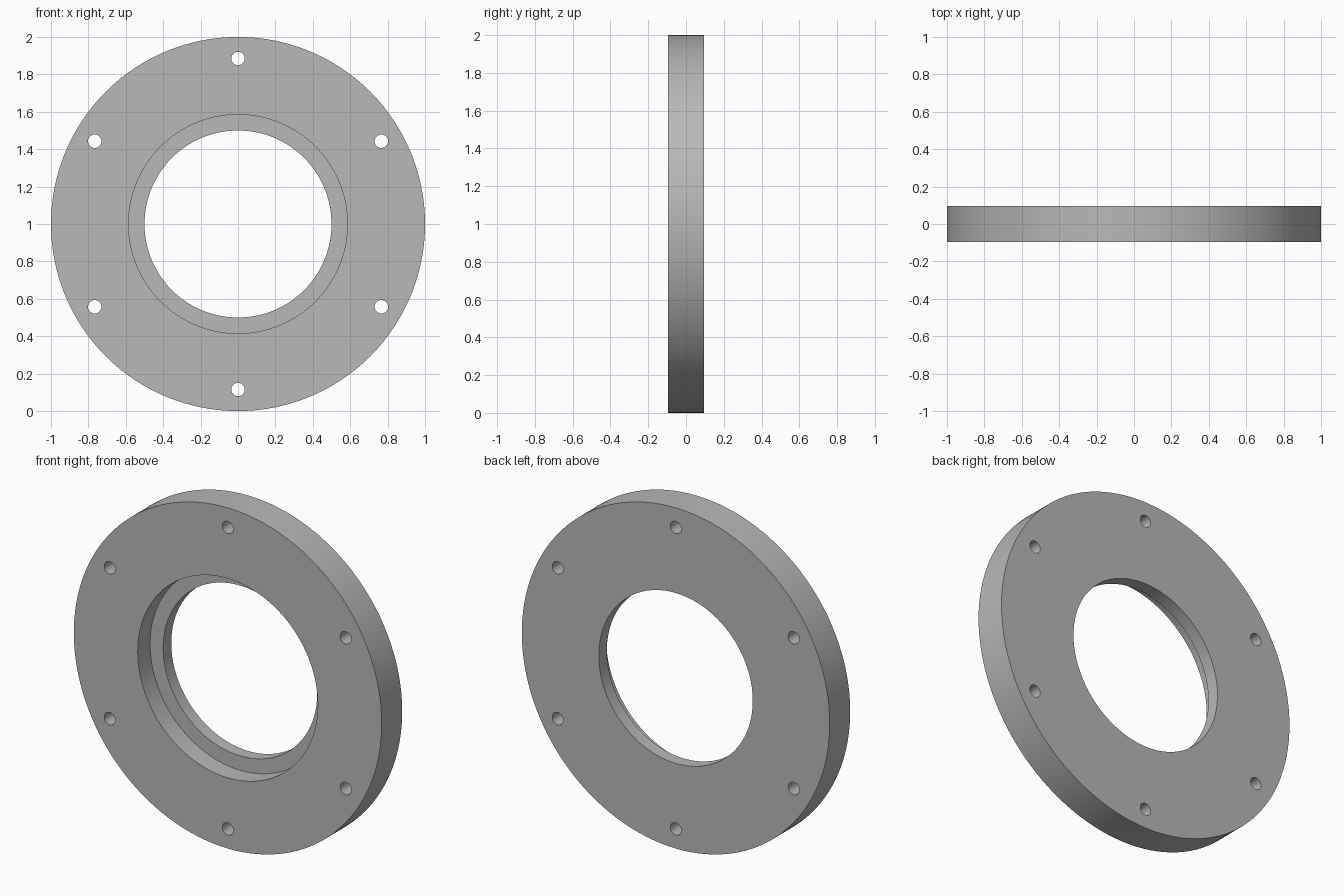
import bpy, bmesh
from math import pi, sin, cos, radians
from mathutils import Matrix

if "Cube" in bpy.data.objects:
    bpy.data.objects.remove(bpy.data.objects["Cube"], do_unlink=True)

HALF = 0.095          # half thickness
STEP = 0.02           # y of the counterbore floor
BOLT_CIRCLE, BOLT_RADIUS = 0.885, 0.036

grey = bpy.data.materials.new("steel grey")
grey.use_nodes = True
colour = (0.48, 0.48, 0.48, 1)
grey.diffuse_color = colour
grey.node_tree.nodes["Principled BSDF"].inputs["Base Color"].default_value = colour


def make_object(name, bm):
    bmesh.ops.recalc_face_normals(bm, faces=bm.faces)
    mesh = bpy.data.meshes.new(name)
    bm.to_mesh(mesh)
    bm.free()
    obj = bpy.data.objects.new(name, mesh)
    bpy.context.collection.objects.link(obj)
    mesh.materials.append(grey)
    return obj


# Flange ring: a stepped section turned about the y axis
section = [(1, -HALF), (1, HALF), (0.5, HALF), (0.5, STEP), (0.585, STEP), (0.585, -HALF)]
bm = bmesh.new()
verts = [bm.verts.new((r, y, 1)) for r, y in section]
edges = [bm.edges.new((v, verts[i - 1])) for i, v in enumerate(verts)]
bmesh.ops.spin(bm, geom=verts + edges, cent=(0, 0, 1), axis=(0, 1, 0),
               angle=2 * pi, steps=128, use_merge=True)
bmesh.ops.remove_doubles(bm, verts=bm.verts, dist=0.0001)
flange = make_object("flange_ring", bm)

# Six through holes on the bolt circle
bm = bmesh.new()
for i in range(6):
    a = radians(90 + 60 * i)
    place = Matrix.Translation((BOLT_CIRCLE * cos(a), 0, 1 + BOLT_CIRCLE * sin(a)))
    bmesh.ops.create_cone(bm, cap_ends=True, segments=32, radius1=BOLT_RADIUS,
                          radius2=BOLT_RADIUS, depth=HALF * 4,
                          matrix=place @ Matrix.Rotation(pi / 2, 4, "X"))
cutter = make_object("bolt_hole_cutter", bm)
cutter.hide_render = True

cut = flange.modifiers.new("bolt holes", "BOOLEAN")
cut.operation, cut.solver, cut.object = "DIFFERENCE", "EXACT", cutter

bpy.ops.object.select_all(action="DESELECT")
flange.select_set(True)
bpy.context.view_layer.objects.active = flange
bpy.ops.object.modifier_apply(modifier=cut.name)
bpy.data.objects.remove(cutter, do_unlink=True)
bpy.ops.object.shade_smooth_by_angle(angle=radians(30))
